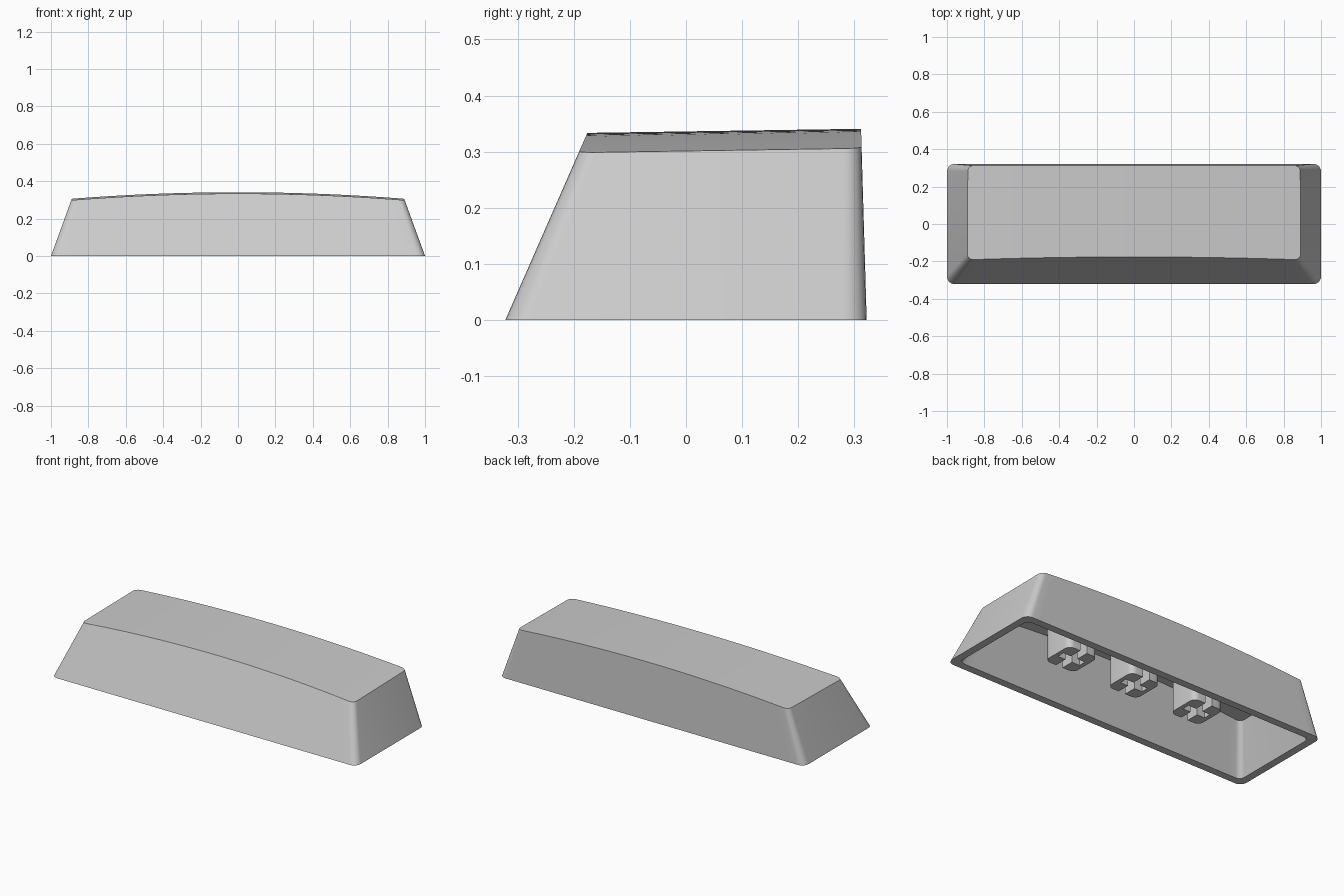
import bpy, bmesh, math
from mathutils import Vector

if "Cube" in bpy.data.objects:
    bpy.data.objects.remove(bpy.data.objects["Cube"], do_unlink=True)

grey = bpy.data.materials.new("light grey plastic")
grey.use_nodes = True
colour = (0.6, 0.6, 0.6, 1)
grey.diffuse_color = colour
grey.node_tree.nodes["Principled BSDF"].inputs["Base Color"].default_value = colour

HEIGHT = 0.34
WALL = 0.045
ROOF = 0.04


def crown(x, y):
    """Height of the arched, slightly tilted top."""
    return 0.336 + 0.015 * y - 0.044 * x * x


def arc(cx, cy, r, start, end, steps=6):
    return [Vector((cx + r * math.cos(a), cy + r * math.sin(a)))
            for a in (math.radians(start + (end - start) * i / steps)
                      for i in range(steps + 1))]


def outline(half_x, y0, y1, r, steps=40):
    """Rounded rectangle as a front run and a back run, both from -x to +x."""
    inner = half_x - r
    front = arc(-inner, y0 + r, r, 180, 270)
    front += [Vector((-inner + 2 * inner * i / steps, y0)) for i in range(1, steps)]
    front += arc(inner, y0 + r, r, 270, 360)
    back = [Vector((p.x, y0 + y1 - p.y)) for p in front]
    return front, back


def finish(bm, name):
    bmesh.ops.recalc_face_normals(bm, faces=bm.faces)
    mesh = bpy.data.meshes.new(name)
    bm.to_mesh(mesh)
    bm.free()
    mesh.materials.append(grey)
    obj = bpy.data.objects.new(name, mesh)
    bpy.context.collection.objects.link(obj)
    bpy.ops.object.select_all(action='DESELECT')
    obj.select_set(True)
    bpy.context.view_layer.objects.active = obj
    bpy.ops.object.shade_smooth_by_angle(angle=math.radians(25))
    return obj


def bridge(bm, a, b):
    for i in range(len(a)):
        j = (i + 1) % len(a)
        bm.faces.new((a[i], a[j], b[j], b[i]))


def skin(bm, inset, drop):
    """Tapered walls and arched roof; returns the ring of vertices at the base."""
    low = outline(1 - inset, -0.322 + inset, 0.322 - inset, 0.042 - inset / 4)
    high = outline(0.876 - inset, -0.173 + inset, 0.312 - inset, 0.03)
    base, top = [], []
    for low_run, high_run in zip(low, high):
        base_run, top_run = [], []
        for p, q in zip(low_run, high_run):
            z = HEIGHT
            for _ in range(6):
                s = p.lerp(q, z / HEIGHT)
                z = crown(s.x, s.y) - drop
            base_run.append(bm.verts.new((p.x, p.y, 0)))
            top_run.append(bm.verts.new((s.x, s.y, z)))
        base.append(base_run)
        top.append(top_run)
    # roof strips run from front to back
    front, back = top
    for i in range(len(front) - 1):
        bm.faces.new((front[i], front[i + 1], back[i + 1], back[i]))
    ring = base[0] + base[1][::-1]
    bridge(bm, ring, front + back[::-1])
    return ring


# hollow cap: outer skin, cavity and flat bottom rim
bm = bmesh.new()
outer_ring = skin(bm, 0, 0)
inner_ring = skin(bm, WALL, ROOF)
bridge(bm, outer_ring, inner_ring)
finish(bm, "cap_shell")


def stem(name, cx):
    """Square post with a cross-shaped socket, made of two facing halves."""
    half, r, slot, reach = 0.098, 0.035, 0.022, 0.073
    profile = [Vector((slot, -half))]
    profile += arc(half - r, -half + r, r, 270, 360)
    profile += arc(half - r, half - r, r, 0, 90)
    profile += [Vector(p) for p in ((slot, half), (slot, slot), (reach, slot),
                                    (reach, -slot), (slot, -slot))]
    bm = bmesh.new()
    for side in (-1, 1):
        low, high = ([bm.verts.new((cx + side * p.x, p.y, z)) for p in profile]
                     for z in (0.09, 0.305))
        bm.faces.new(low)
        bm.faces.new(high)
        bridge(bm, low, high)
    finish(bm, name)


# three mounting stems under the roof
for name, x in (("stem_left", 0.425), ("stem_middle", 0), ("stem_right", -0.425)):
    stem(name, x)
